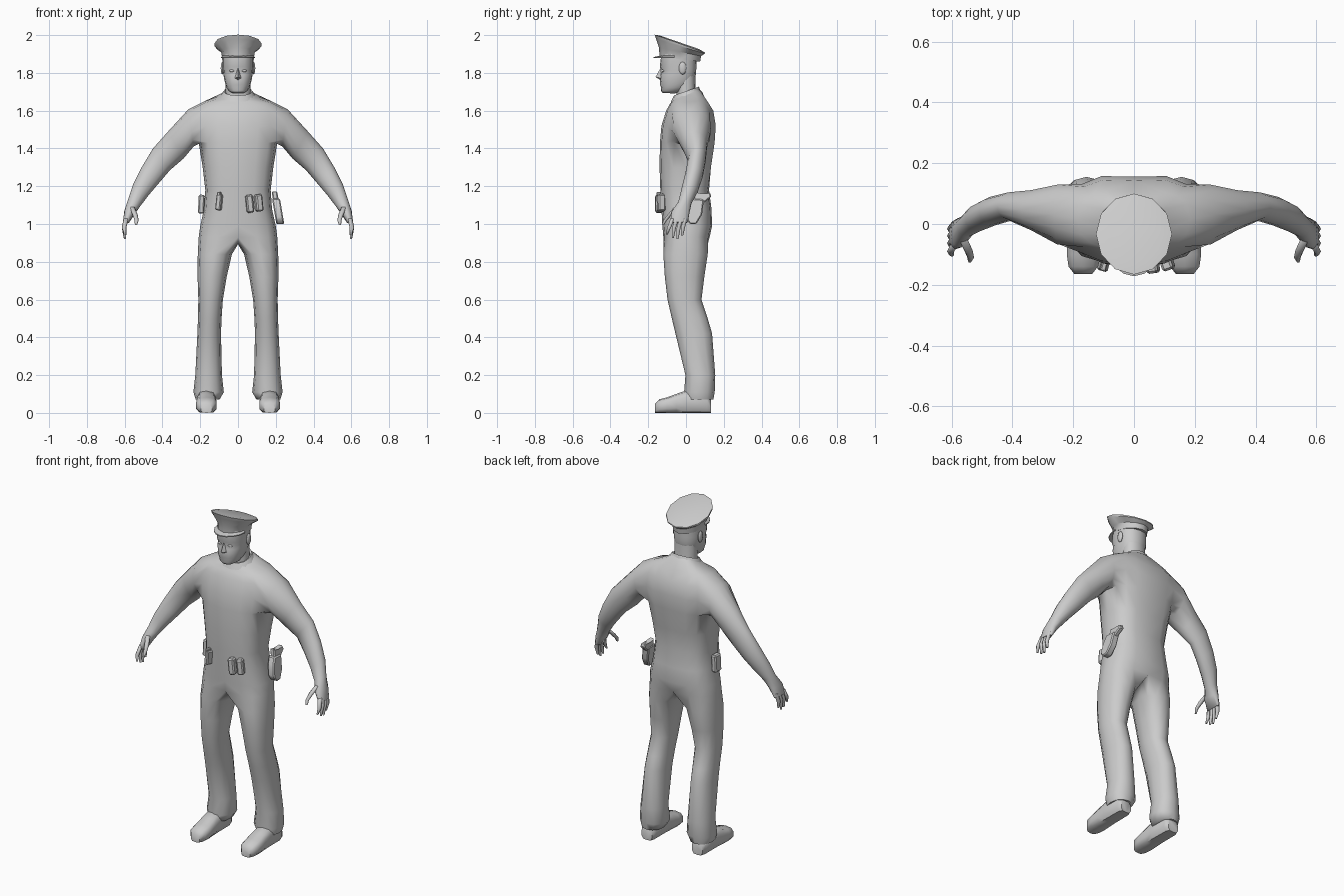
import bpy, bmesh, math
from mathutils import Vector

if "Cube" in bpy.data.objects:
    bpy.data.objects.remove(bpy.data.objects["Cube"])

grey = bpy.data.materials.new("plain_grey")
grey.diffuse_color = (0.6, 0.6, 0.6, 1)
grey.use_nodes = True
grey.node_tree.nodes["Principled BSDF"].inputs["Base Color"].default_value = grey.diffuse_color


def power(v, e):
    return math.copysign(abs(v) ** e, v) if abs(v) > 1e-6 else 0.0


def finish(name, bm, mirror=False, angle=50):
    bmesh.ops.recalc_face_normals(bm, faces=bm.faces)
    me = bpy.data.meshes.new(name)
    bm.to_mesh(me)
    bm.free()
    me.materials.append(grey)
    ob = bpy.data.objects.new(name, me)
    bpy.context.collection.objects.link(ob)
    bpy.ops.object.select_all(action='DESELECT')
    ob.select_set(True)
    bpy.context.view_layer.objects.active = ob
    bpy.ops.object.shade_smooth_by_angle(angle=math.radians(angle))
    if mirror:
        mod = ob.modifiers.new("mirror", 'MIRROR')
        mod.use_clip = True
    return ob


def skin(bm, rings, caps=(True, True)):
    """Join closed rings of vertices with quads."""
    for a, b in zip(rings, rings[1:]):
        n = len(a)
        for i in range(n):
            j = (i + 1) % n
            bm.faces.new((a[i], a[j], b[j], b[i]))
    if caps[0]:
        bm.faces.new(rings[0])
    if caps[1]:
        bm.faces.new(rings[-1])


def oval(bm, z, hx, yf, yb, tilt=0, n=12, cx=0, e=0.9):
    """Horizontal oval ring, z sloping by tilt along y."""
    out = []
    for i in range(n):
        a = math.tau * i / n - math.pi / 2
        y = (yf + yb) / 2 + (yb - yf) / 2 * power(math.sin(a), e)
        out.append(bm.verts.new((cx + hx * power(math.cos(a), e), y, z + tilt * y)))
    return out


def tube(bm, pts, n=6):
    """Tube through (x, y, z, radius) points, mostly vertical."""
    rings = [[bm.verts.new((x + r * math.cos(math.tau * i / n),
                            y + r * math.sin(math.tau * i / n), z)) for i in range(n)]
             for x, y, z, r in pts]
    skin(bm, rings)


# body: half torso, leg and arm as one skin, mirrored
bm = bmesh.new()
torso = [(1.695, .35, -.06, .065, .07), (1.675, .3, -.07, .085, .10),
         (1.645, .1, -.085, .115, .185), (1.60, 0, -.105, .152, .212),
         (1.52, 0, -.13, .166, .22), (1.43, 0, -.138, .16, .208),
         (1.30, 0, -.14, .14, .187), (1.18, 0, -.136, .122, .173),
         (1.08, 0, -.13, .135, .18), (.99, 0, -.125, .138, .2),
         (.93, 0, -.12, .125, .208)]
rows = []
for z, tilt, yf, yb, hx in torso:
    row = []
    for i in range(9):
        a = math.pi * (i / 8 - .5)
        y = (yf + yb) / 2 + (yb - yf) / 2 * power(math.sin(a), .75)
        x = 0 if i in (0, 8) else hx * power(math.cos(a), .75)
        if i == 8 and 1.25 < z < 1.66:
            y -= .01
        row.append(bm.verts.new((x, y, z + tilt * y)))
    rows.append(row)
for r in range(len(rows) - 1):
    for i in range(8):
        if not (2 <= r <= 4 and 2 <= i <= 5):      # leave the armhole open
            bm.faces.new((rows[r][i], rows[r][i + 1], rows[r + 1][i + 1], rows[r + 1][i]))

# leg: hip half loop closed by a crotch strip
crotch = [bm.verts.new((0, y, z)) for y, z in ((.075, .905), (.01, .893), (-.06, .9))]
rings = [rows[-1] + crotch]
for z, xi, xo, yf, yb in [(.84, .032, .213, -.12, .115), (.72, .06, .214, -.112, .097),
                          (.60, .08, .21, -.098, .082), (.5, .087, .212, -.075, .115),
                          (.42, .09, .215, -.056, .138), (.2, .085, .226, -.003, .155),
                          (.11, .075, .236, -.01, .152), (.07, .098, .224, -.005, .145)]:
    ring = []
    for i in range(12):
        a = math.radians(-120 + 30 * i)
        ring.append(bm.verts.new(((xi + xo) / 2 + (xo - xi) / 2 * power(math.cos(a), .9),
                                  (yf + yb) / 2 + (yb - yf) / 2 * power(math.sin(a), .9), z)))
    rings.append(ring)
skin(bm, rings, (False, True))

# arm: armhole loop to the palm, rings given by upper and lower edge points
hole = (rows[5][2:7] + [rows[4][6], rows[3][6]] + rows[2][6:1:-1] + [rows[3][2], rows[4][2]])
rings = [hole]
for xu, zu, xl, zl, yf, yb in [(.262, 1.608, .235, 1.41, -.07, .132),
                               (.37, 1.49, .29, 1.345, -.022, .113),
                               (.45, 1.40, .36, 1.285, .012, .105),
                               (.51, 1.30, .42, 1.215, -.005, .09),
                               (.555, 1.21, .475, 1.15, -.025, .065),
                               (.582, 1.13, .517, 1.095, -.042, .03),
                               (.602, 1.07, .545, 1.055, -.078, .02),
                               (.609, 1.01, .578, 1.005, -.085, .01)]:
    up, low = Vector((xu, 0, zu)), Vector((xl, 0, zl))
    ring = []
    for j in range(14):
        a = math.tau * (j - 2) / 14
        p = (up + low) / 2 + (low - up) / 2 * math.cos(a)
        p.y = (yf + yb) / 2 + (yb - yf) / 2 * math.sin(a)
        ring.append(bm.verts.new(p))
    rings.append(ring)
skin(bm, rings, (False, True))
finish("body", bm, True, 70)

# fingers and thumb
bm = bmesh.new()
for y, tip, z in ((-.07, -.102, .945), (-.048, -.07, .925), (-.025, -.045, .92), (-.004, -.02, .94)):
    tube(bm, [(.592, y, 1.03, .013), (.603, (y + tip) / 2 - .004, .98, .012),
              (.598, tip, z, .006)])
tube(bm, [(.562, -.05, 1.09, .014), (.545, -.085, 1.05, .014),
          (.537, -.11, 1.02, .011), (.54, -.122, .995, .006)])
finish("fingers", bm, True, 70)

# shoes
bm = bmesh.new()
rings = []
for y, hw, h in [(.132, .035, .07), (.11, .048, .1), (.0, .05, .115), (-.05, .053, .098),
                 (-.1, .056, .08), (-.14, .05, .07), (-.165, .03, .045)]:
    ring = []
    for i in range(10):
        a = math.tau * (i + .5) / 10
        ring.append(bm.verts.new((.167 + hw * power(math.cos(a), .7), y,
                                  max(.0, h / 2 * (1 + 1.06 * power(math.sin(a), .7))))))
    rings.append(ring)
skin(bm, rings)
finish("shoes", bm, True, 50)

# neck
bm = bmesh.new()
skin(bm, [oval(bm, 1.65, .068, -.05, .055), oval(bm, 1.72, .066, -.052, .05),
          oval(bm, 1.80, .066, -.06, .05)])
finish("neck", bm)

# collar: folded band round the neck, open at the throat
bm = bmesh.new()
skin(bm, [oval(bm, 1.675, .095, -.08, .078, .35), oval(bm, 1.703, .076, -.064, .068, .35),
          oval(bm, 1.698, .066, -.054, .058, .35)], (False, False))
finish("collar", bm, False, 40)

# head
bm = bmesh.new()
skin(bm, [oval(bm, z, hx, yf, yb, t, 16, 0, .85) for z, hx, yf, yb, t in
          [(1.688, .03, -.125, -.06, -.05), (1.70, .05, -.133, -.02, -.05),
           (1.722, .06, -.131, .01, 0), (1.738, .066, -.139, .03, 0),
           (1.765, .073, -.136, .047, 0), (1.79, .077, -.136, .052, 0),
           (1.812, .079, -.128, .054, 0), (1.832, .081, -.139, .055, 0),
           (1.90, .082, -.13, .056, 0)]])
finish("head", bm, False, 60)

# nose
bm = bmesh.new()
v = [bm.verts.new(p) for p in ((0, -.134, 1.828), (0, -.161, 1.778), (0, -.135, 1.762),
                               (.019, -.13, 1.772), (-.019, -.13, 1.772))]
for f in ((0, 1, 3), (0, 4, 1), (1, 2, 3), (1, 4, 2), (0, 3, 2, 4)):
    bm.faces.new([v[i] for i in f])
finish("nose", bm, False, 30)


def ball(name, loc, scale):
    bm = bmesh.new()
    bmesh.ops.create_uvsphere(bm, u_segments=10, v_segments=6, radius=1)
    for w in bm.verts:
        w.co = Vector([loc[k] + w.co[k] * scale[k] for k in range(3)])
    finish(name, bm, True)


ball("eyes", (.033, -.122, 1.811), (.014, .008, .007))
ball("ears", (.083, -.018, 1.825), (.009, .02, .034))

# cap: band, flared crown and sloping top
bm = bmesh.new()
skin(bm, [oval(bm, z, hx, yf, yb, t, 12, 0, 1) for z, hx, yf, yb, t in
          [(1.868, .084, -.14, .075, -.12), (1.905, .088, -.143, .08, -.2),
           (1.932, .124, -.158, .1, -.3), (1.943, .125, -.166, .1, -.358),
           (1.95, .09, -.135, .07, -.345)]])
finish("cap", bm, False, 40)

# cap visor: crescent plate at the front
bm = bmesh.new()
rings = []
for i in range(9):
    a = math.pi * i / 8
    c, s = math.cos(a), math.sin(a)
    rings.append([bm.verts.new(p) for p in
                  ((.08 * c, -.06 - .07 * s, 1.892), (.089 * c, -.06 - .112 * s, 1.884),
                   (.089 * c, -.06 - .112 * s, 1.878), (.08 * c, -.06 - .07 * s, 1.884))])
skin(bm, rings)
finish("cap_visor", bm, False, 40)


def pouch(name, loc, size, rot=(0, 0, 0)):
    """Bevelled box on the belt."""
    bm = bmesh.new()
    bmesh.ops.create_cube(bm, size=1)
    for w in bm.verts:
        w.co = Vector([w.co[k] * size[k] for k in range(3)])
    bmesh.ops.bevel(bm, geom=bm.edges[:], offset=min(size) * .2, segments=1, affect='EDGES')
    ob = finish(name, bm, False, 30)
    ob.location, ob.rotation_euler = loc, [math.radians(r) for r in rot]


# belt gear
pouch("magazine_pouch_inner", (.062, -.142, 1.107), (.037, .04, .095), (0, -6, 8))
pouch("magazine_pouch_outer", (.11, -.132, 1.112), (.037, .04, .09), (0, -6, 20))
pouch("key_holder", (-.1, -.135, 1.115), (.028, .04, .085), (0, 6, -15))
pouch("key_clip", (-.1, -.14, 1.155), (.018, .03, .03), (0, 6, -15))
pouch("radio", (-.194, -.01, 1.105), (.032, .055, .1), (0, 3, 0))

# holster with pistol grip on the left hip: side profile given thickness
def plate(name, outline, x, thick, lean):
    bm = bmesh.new()
    rings = [[bm.verts.new((x + s * thick / 2 + lean * (1.1 - z), y, z)) for y, z in outline]
             for s in (-1, 1)]
    skin(bm, rings)
    bmesh.ops.bevel(bm, geom=bm.edges[:], offset=.006, segments=1, affect='EDGES')
    finish(name, bm, False, 30)


plate("holster", [(.0, 1.03), (.02, 1.0), (.055, 1.0), (.085, 1.05), (.095, 1.13),
                  (.03, 1.135), (.01, 1.09)], .207, .042, .17)
plate("pistol_grip", [(.04, 1.12), (.08, 1.10), (.135, 1.145), (.125, 1.17),
                      (.085, 1.155), (.045, 1.175)], .205, .03, .17)
